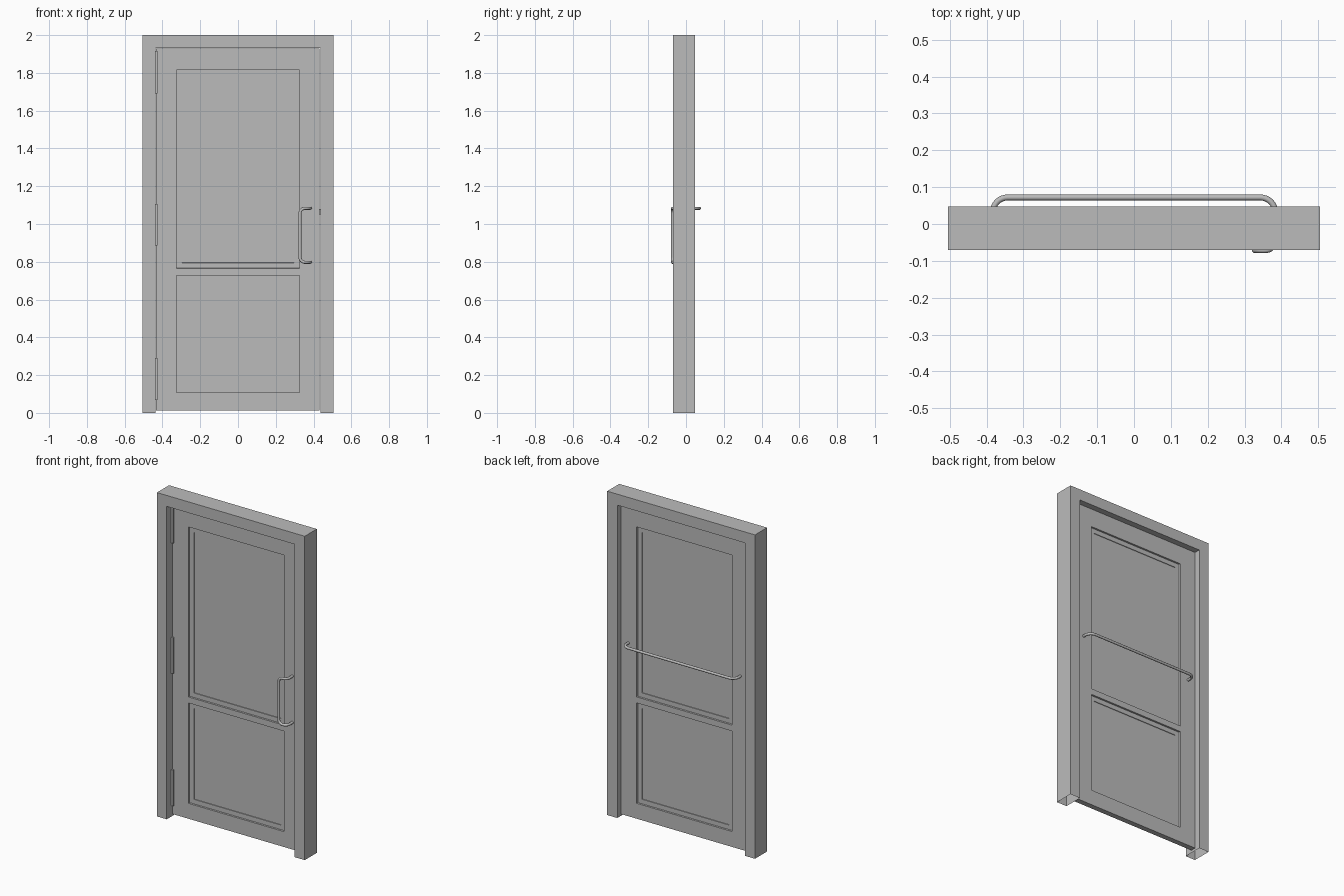
import bpy, bmesh, math
from mathutils import Vector

if "Cube" in bpy.data.objects:
    bpy.data.objects.remove(bpy.data.objects["Cube"])

grey = bpy.data.materials.new("grey_paint")
grey.diffuse_color = (0.5, 0.5, 0.5, 1)
grey.use_nodes = True
grey.node_tree.nodes["Principled BSDF"].inputs["Base Color"].default_value = grey.diffuse_color


def add_mesh(name, bm):
    bmesh.ops.recalc_face_normals(bm, faces=bm.faces)
    me = bpy.data.meshes.new(name)
    bm.to_mesh(me)
    bm.free()
    me.materials.append(grey)
    ob = bpy.data.objects.new(name, me)
    bpy.context.collection.objects.link(ob)
    return ob


def add_box(name, lo, hi):
    bm = bmesh.new()
    bmesh.ops.create_cube(bm, size=1)
    for v in bm.verts:
        v.co = [l + (c + 0.5) * (h - l) for c, l, h in zip(v.co, lo, hi)]
    return add_mesh(name, bm)


def add_tube(name, corners, bend, radius):
    """Round bar along a path whose inner corners are rounded."""
    pts = [Vector(c) for c in corners]
    path = [pts[0]]
    for a, b, c in zip(pts, pts[1:], pts[2:]):
        u, w = (a - b).normalized(), (c - b).normalized()
        for i in range(9):
            t = i / 8 * math.pi / 2
            path.append(b + bend * (u * (1 - math.sin(t)) + w * (1 - math.cos(t))))
    path.append(pts[-1])
    cu = bpy.data.curves.new(name, 'CURVE')
    cu.dimensions = '3D'
    cu.bevel_depth = radius
    cu.bevel_resolution = 4
    cu.use_fill_caps = True
    sp = cu.splines.new('POLY')
    sp.points.add(len(path) - 1)
    for p, co in zip(sp.points, path):
        p.co = (*co, 1)
    cu.materials.append(grey)
    ob = bpy.data.objects.new(name, cu)
    bpy.context.collection.objects.link(ob)
    bpy.ops.object.select_all(action='DESELECT')
    bpy.context.view_layer.objects.active = ob
    ob.select_set(True)
    bpy.ops.object.convert(target='MESH')
    bpy.ops.object.shade_smooth_by_angle(angle=math.radians(40))


# Door frame: an upside-down U profile given depth, open at the feet
bm = bmesh.new()
profile = [(-0.505, 0), (-0.505, 2), (0.505, 2), (0.505, 0),
           (0.436, 0), (0.436, 1.932), (-0.438, 1.932), (-0.438, 0)]
face = bm.faces.new([bm.verts.new((x, -0.07, z)) for x, z in profile])
ext = bmesh.ops.extrude_face_region(bm, geom=[face])
bmesh.ops.translate(bm, vec=(0, 0.118, 0),
                    verts=[g for g in ext["geom"] if isinstance(g, bmesh.types.BMVert)])
feet = [f for f in bm.faces if all(v.co.z < 0.001 for v in f.verts)]
bmesh.ops.delete(bm, geom=feet, context='FACES_ONLY')
add_mesh("door_frame", bm)

# Door leaf: gridded slab with two stepped panels recessed on both sides
xs = [-0.434, -0.326, 0.326, 0.432]
zs = [0.013, 0.108, 0.728, 0.765, 1.815, 1.928]
FRONT, BACK = -0.017, 0.016
bm = bmesh.new()
panels = []
for y in (FRONT, BACK):
    grid = [[bm.verts.new((x, y, z)) for x in xs] for z in zs]
    for j in range(len(zs) - 1):
        for i in range(len(xs) - 1):
            f = bm.faces.new((grid[j][i], grid[j][i + 1],
                              grid[j + 1][i + 1], grid[j + 1][i]))
            if i == 1 and j in (1, 3):
                panels.append(f)
rim = [e for e in bm.edges if e.is_boundary]
bmesh.ops.bridge_loops(bm, edges=rim)
bmesh.ops.recalc_face_normals(bm, faces=bm.faces)
for width, depth in ((0.001, 0.01), (0.028, 0), (0.001, 0.003)):
    bmesh.ops.inset_individual(bm, faces=panels, thickness=width, use_even_offset=True)
    for f in panels:
        inward = 1 if f.calc_center_median().y < 0 else -1
        bmesh.ops.translate(bm, verts=f.verts, vec=(0, inward * depth, 0))
add_mesh("door_leaf", bm)

# Hinges on the left edge
for n, (z0, z1) in enumerate(((0.067, 0.29), (0.885, 1.107), (1.69, 1.917))):
    add_box(f"hinge_{n + 1}", (-0.44, -0.026, z0), (-0.426, -0.014, z1))

# Latch in the gap opposite the hinges
add_box("latch", (0.43, -0.008, 1.05), (0.437, 0.008, 1.08))

# Front pull handle
add_tube("pull_handle",
         [(0.383, FRONT + 0.002, 1.083), (0.383, -0.071, 1.083), (0.328, -0.071, 1.083),
          (0.328, -0.071, 0.797), (0.383, -0.071, 0.797), (0.383, FRONT + 0.002, 0.797)],
         0.027, 0.008)

# Back push bar
add_tube("push_bar",
         [(-0.383, BACK - 0.002, 1.083), (-0.383, 0.072, 1.083),
          (0.383, 0.072, 1.083), (0.383, BACK - 0.002, 1.083)],
         0.04, 0.008)
